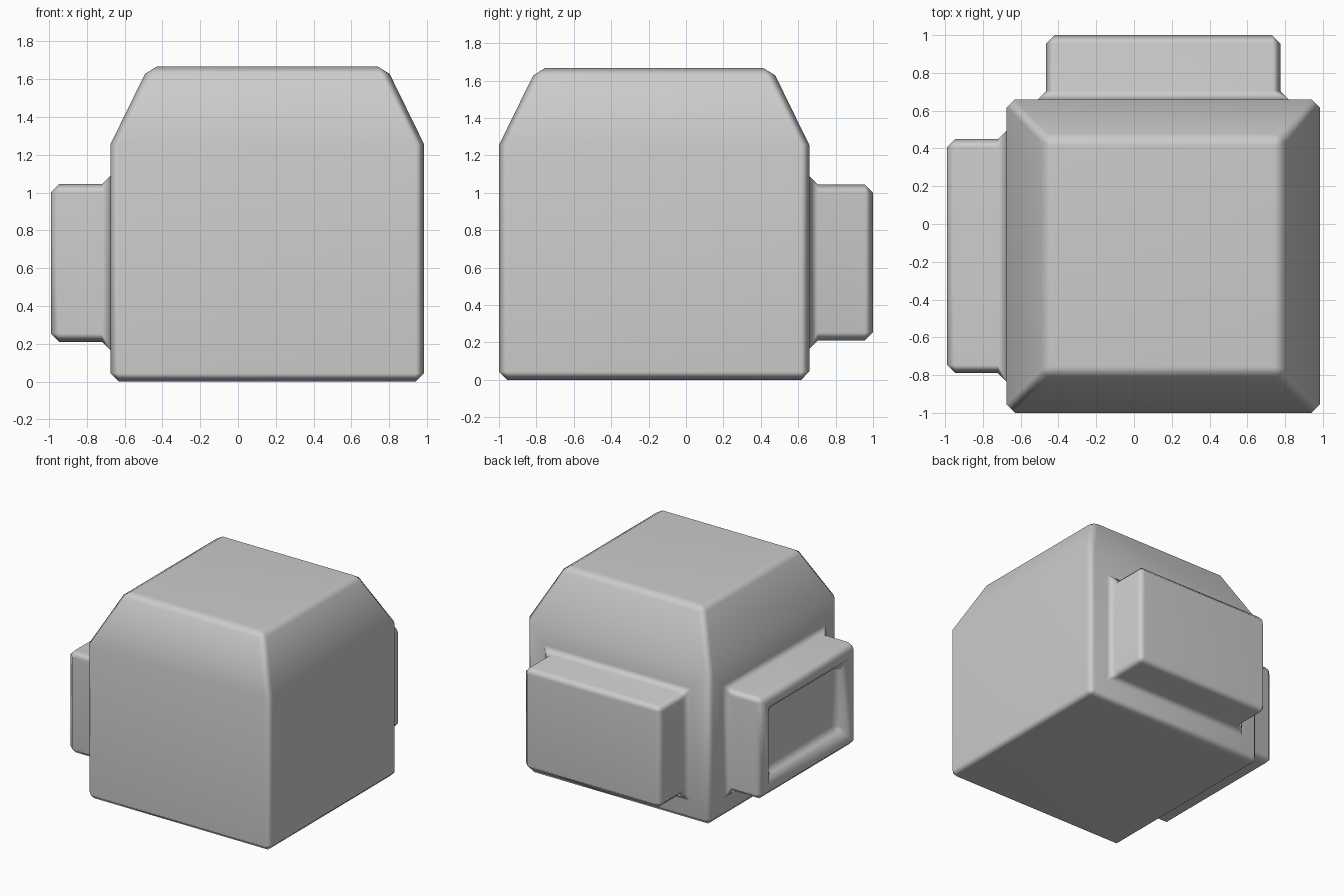
import bpy, bmesh
from mathutils import Vector

if "Cube" in bpy.data.objects:
    bpy.data.objects.remove(bpy.data.objects["Cube"])

bm = bmesh.new()


def face_towards(direction):
    """The face whose centre lies furthest along a direction."""
    d = Vector(direction)
    return max(bm.faces, key=lambda f: f.calc_center_median().dot(d))


def inset(face, thickness):
    bmesh.ops.inset_individual(bm, faces=[face], thickness=thickness, use_even_offset=True)
    return face


def extrude(face, offset):
    new = bmesh.ops.extrude_discrete_faces(bm, faces=[face])["faces"][0]
    bmesh.ops.translate(bm, verts=list(new.verts), vec=Vector(offset))
    return new


# Main block
bmesh.ops.create_cube(bm, size=1)
for v in bm.verts:
    v.co = Vector((0.155 + v.co.x * 1.66, -0.17 + v.co.y * 1.66, (v.co.z + 0.5) * 1.255))

# Tapered top
top = extrude(face_towards((0, 0, 1)), (0, 0, 0.412))
centre = top.calc_center_median()
for v in top.verts:
    v.co.x = centre.x + (v.co.x - centre.x) * 1.256 / 1.66
    v.co.y = centre.y + (v.co.y - centre.y) * 1.256 / 1.66

# Raised panel on the back
extrude(inset(face_towards((0, 1, 0)), 0.21), (0, 0.34, 0))

# Raised panel on the left, with a recess in its outer face
panel = extrude(inset(face_towards((-1, 0, 0)), 0.21), (-0.315, 0, 0))
bm.normal_update()
extrude(inset(panel, 0.145), (0.1, 0, 0))

bmesh.ops.recalc_face_normals(bm, faces=bm.faces[:])
for f in bm.faces:
    f.smooth = True

mesh = bpy.data.meshes.new("body_block")
bm.to_mesh(mesh)
bm.free()
body = bpy.data.objects.new("body_block", mesh)
bpy.context.collection.objects.link(body)

# Small chamfers on every hard edge, softened by weighted normals
bevel = body.modifiers.new("chamfer", "BEVEL")
bevel.width = 0.044
bevel.segments = 1
bevel.limit_method = "ANGLE"
bevel.angle_limit = 0.5236
bevel.use_clamp_overlap = False
body.modifiers.new("soft_shading", "WEIGHTED_NORMAL")
